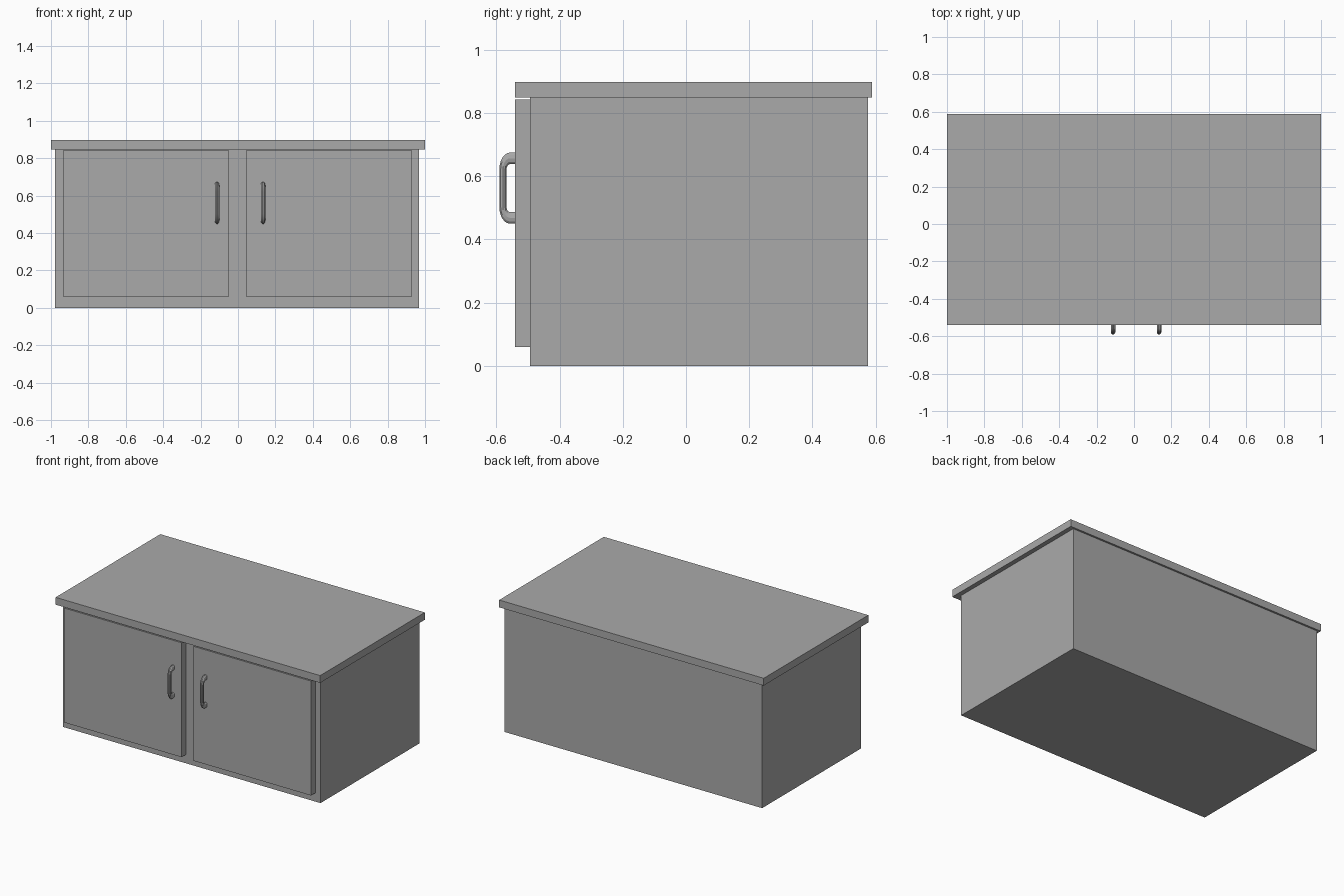
import bpy
from math import sin, cos, pi

if "Cube" in bpy.data.objects:
    bpy.data.objects.remove(bpy.data.objects["Cube"], do_unlink=True)

# One plain grey for the whole cabinet
grey = bpy.data.materials.new("plain_grey")
grey.use_nodes = True
colour = (0.4, 0.4, 0.4, 1)
grey.diffuse_color = colour
grey.node_tree.nodes["Principled BSDF"].inputs["Base Color"].default_value = colour


def box(name, x, y, z):
    """Box spanning the given (low, high) ranges."""
    spans = (x, y, z)
    bpy.ops.mesh.primitive_cube_add(size=1, location=[(a + b) / 2 for a, b in spans])
    obj = bpy.context.object
    obj.name = name
    obj.scale = [b - a for a, b in spans]
    bpy.ops.object.transform_apply(location=False, rotation=False, scale=True)
    obj.data.materials.append(grey)
    return obj


def handle(name, x):
    """Bent tube pull: two legs joined by a vertical grip, stretched in z."""
    stretch, radius, bend = 1.6, 0.012, 0.022
    grip_y, half = -0.579, 0.094 / stretch
    upper = [(-0.53, half)]
    for i in range(7):
        a = pi / 2 * i / 6
        upper.append((grip_y + bend * (1 - sin(a)), half - bend * (1 - cos(a))))
    path = upper + [(y, -z) for y, z in reversed(upper)]

    curve = bpy.data.curves.new(name, "CURVE")
    curve.dimensions = "3D"
    curve.bevel_depth = radius
    curve.bevel_resolution = 3
    curve.use_fill_caps = True
    spline = curve.splines.new("POLY")
    spline.points.add(len(path) - 1)
    for point, (y, z) in zip(spline.points, path):
        point.co = (0, y, z, 1)
    obj = bpy.data.objects.new(name, curve)
    bpy.context.collection.objects.link(obj)
    obj.location = (x, 0, 0.562)
    obj.scale.z = stretch
    bpy.ops.object.select_all(action="DESELECT")
    obj.select_set(True)
    bpy.context.view_layer.objects.active = obj
    bpy.ops.object.convert(target="MESH")
    obj = bpy.context.object
    obj.name = name
    obj.data.materials.clear()
    obj.data.materials.append(grey)
    bpy.ops.object.shade_smooth_by_angle()


# Carcass and overhanging top
box("cabinet_body", (-0.979, 0.969), (-0.493, 0.576), (0, 0.848))
box("countertop", (-1, 1), (-0.541, 0.589), (0.848, 0.898))

# Doors with handles near the middle
for side, x, grip_x in (("right", (-0.936, -0.048), -0.112),
                        ("left", (0.043, 0.931), 0.134)):
    box(side + "_door", x, (-0.541, -0.493), (0.06, 0.842))
    handle(side + "_handle", grip_x)
